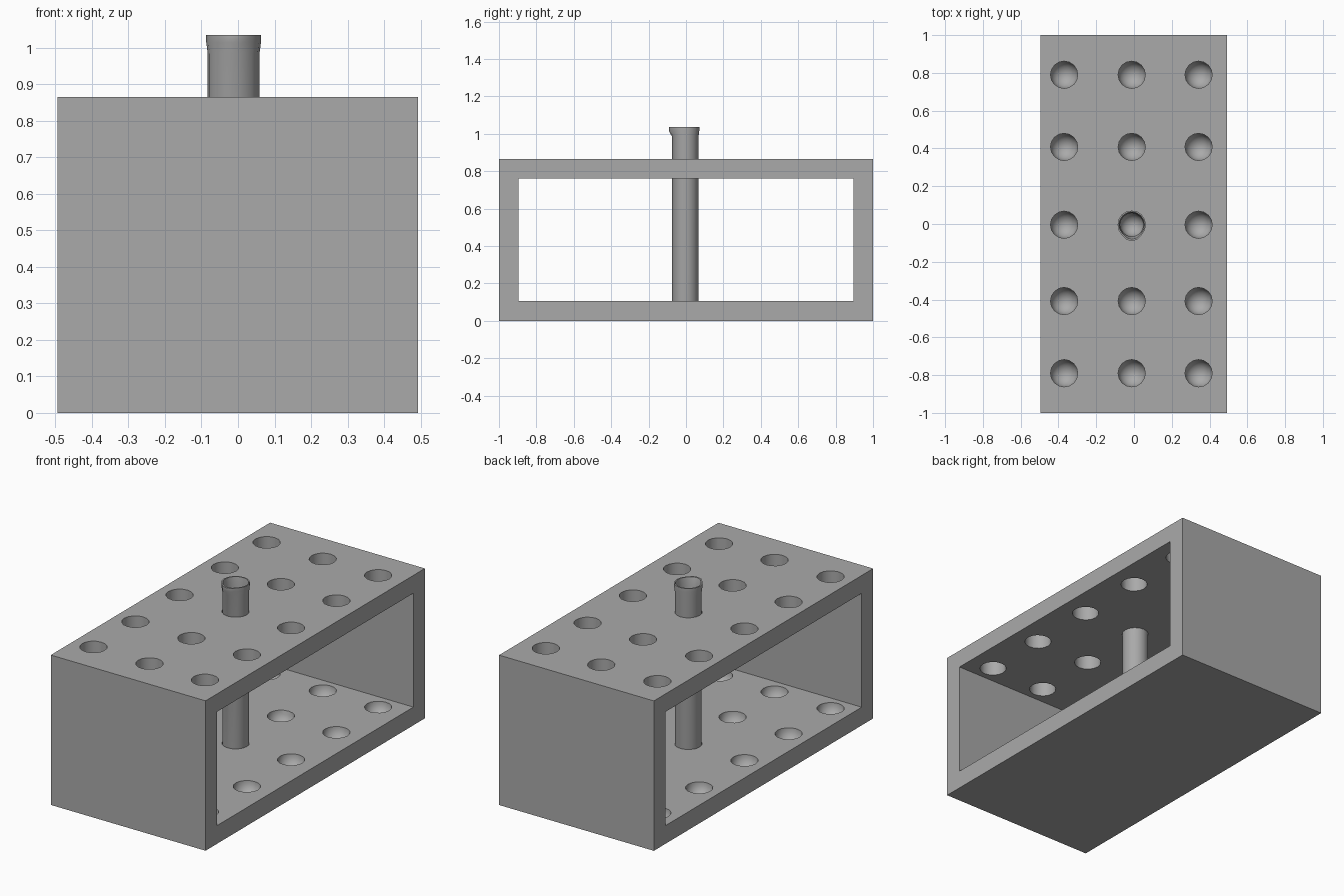
import bpy, bmesh, math
from mathutils import Matrix, Vector

cube = bpy.data.objects.get("Cube")
if cube:
    bpy.data.objects.remove(cube, do_unlink=True)

grey = bpy.data.materials.new("neutral grey")
grey.use_nodes = True
COLOR = (0.4, 0.4, 0.4, 1)
grey.diffuse_color = COLOR
grey.node_tree.nodes["Principled BSDF"].inputs["Base Color"].default_value = COLOR

SIDES = 16
HEIGHT, WALL, RADIUS = 0.865, 0.105, 0.071
COLUMNS = (-0.37, -0.012, 0.342)
ROWS = (-0.79, -0.408, -0.004, 0.408, 0.79)


def add_object(name, bm):
    bmesh.ops.recalc_face_normals(bm, faces=bm.faces)
    mesh = bpy.data.meshes.new(name)
    bm.to_mesh(mesh)
    bm.free()
    mesh.materials.append(grey)
    obj = bpy.data.objects.new(name, mesh)
    bpy.context.collection.objects.link(obj)
    return obj


def add_box(bm, low, high):
    low, high = Vector(low), Vector(high)
    matrix = Matrix.Translation((low + high) / 2) @ Matrix.Diagonal((*(high - low), 1))
    bmesh.ops.create_cube(bm, size=1, matrix=matrix)


def add_lathe(bm, profile, x, y):
    """Revolve (radius, z) points; both ends lie on the axis."""
    verts = [bm.verts.new((x + r, y, z)) for r, z in profile]
    edges = [bm.edges.new(pair) for pair in zip(verts, verts[1:])]
    result = bmesh.ops.spin(bm, geom=verts + edges, cent=(x, y, 0), axis=(0, 0, 1),
                            angle=math.tau, steps=SIDES, use_duplicate=False)
    bmesh.ops.remove_doubles(bm, verts=bm.verts, dist=0.0005)


def round_bottom(radius, z, steps=5):
    angles = [i / steps * math.pi / 2 for i in range(steps + 1)]
    return [(radius * math.sin(a), z - radius * math.cos(a)) for a in angles]


def cut(target, cutter):
    cutter.hide_render = True
    mod = target.modifiers.new("cut", "BOOLEAN")
    mod.operation, mod.solver, mod.object = "DIFFERENCE", "EXACT", cutter
    bpy.context.view_layer.update()
    evaluated = target.evaluated_get(bpy.context.evaluated_depsgraph_get())
    target.data = bpy.data.meshes.new_from_object(evaluated)
    target.modifiers.clear()
    bpy.data.objects.remove(cutter, do_unlink=True)


def smooth(obj):
    bpy.ops.object.select_all(action="DESELECT")
    obj.select_set(True)
    bpy.context.view_layer.objects.active = obj
    bpy.ops.object.shade_smooth_by_angle(angle=math.radians(35))


# Rack: a box open from left to right
bm = bmesh.new()
add_box(bm, (-0.495, -1, 0), (0.493, 1, HEIGHT))
rack = add_object("rack", bm)
bm = bmesh.new()
add_box(bm, (-1, -0.895, WALL), (1, 0.895, 0.762))
cut(rack, add_object("window_cutter", bm))

# Round-ended pins cut the top holes and the bottom sockets together
bm = bmesh.new()
pin = round_bottom(RADIUS + 0.001, WALL) + [(RADIUS + 0.001, 1), (0, 1)]
for x in COLUMNS:
    for y in ROWS:
        add_lathe(bm, pin, x, y)
cut(rack, add_object("hole_cutter", bm))
smooth(rack)

# Tube: hollow, with a flared rim and a small pouring spout at the front
TOP, INNER = 1.035, 0.062
outside = round_bottom(RADIUS, WALL + 0.005)
inside = round_bottom(INNER, WALL + 0.005)
rim = [(RADIUS, 0.985), (0.075, 1.015), (0.075, TOP), (0.068, TOP), (INNER, 0.985)]
bm = bmesh.new()
cx, cy = COLUMNS[1], ROWS[2]
add_lathe(bm, outside + rim + inside[::-1], cx, cy)
for v in bm.verts:
    facing = (cy - v.co.y) / 0.075
    if v.co.z > 1 and facing > 0.8:
        v.co.y -= 0.012 * (facing - 0.6) / 0.4
smooth(add_object("tube", bm))
